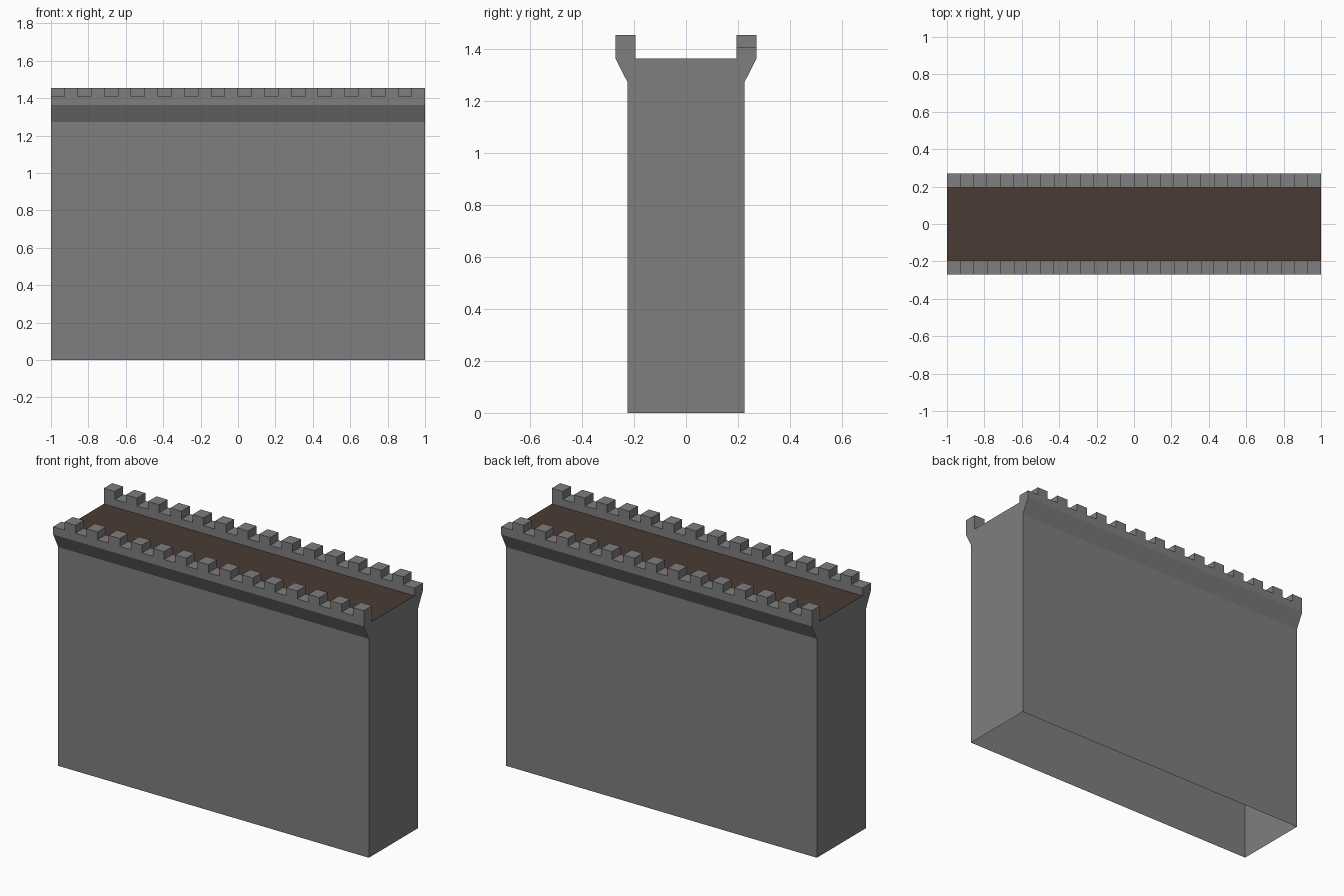
import bpy, bmesh, math

if "Cube" in bpy.data.objects:
    bpy.data.objects.remove(bpy.data.objects["Cube"])

N = 28                                  # battlement steps along the wall
Z_BASE, Z_FLARE, Z_DECK, Z_CRENEL, Z_TOP = 0.0, 1.273, 1.364, 1.409, 1.455
Y_WALL, Y_OUT, Y_IN = 0.225, 0.271, 0.194


def material(name, rgb):
    m = bpy.data.materials.new(name)
    m.diffuse_color = (*rgb, 1.0)
    m.use_nodes = True
    m.node_tree.nodes["Principled BSDF"].inputs["Base Color"].default_value = m.diffuse_color
    return m


def finish(bm, name, mat):
    me = bpy.data.meshes.new(name)
    bm.to_mesh(me)
    bm.free()
    me.materials.append(mat)
    ob = bpy.data.objects.new(name, me)
    bpy.context.collection.objects.link(ob)
    return ob


stone = material("grey_stone", (0.21, 0.21, 0.21))
earth = material("brown_walkway", (0.07, 0.043, 0.034))

# Stone shell: cross-section swept along x, open at the bottom
half = [(Y_WALL, Z_BASE), (Y_WALL, Z_FLARE), (Y_OUT, Z_DECK),
        (Y_OUT, Z_CRENEL), (Y_IN, Z_CRENEL), (Y_IN, Z_DECK)]
profile = [(-y, z) for y, z in half] + half[::-1]
FRONT_CREST, DECK, BACK_CREST = 3, 5, 7

bm = bmesh.new()
rings = [[bm.verts.new((-1 + 2 * i / N, y, z)) for y, z in profile]
         for i in range(N + 1)]
merlons = []
for i in range(N):
    a, b = rings[i], rings[i + 1]
    for k in range(len(profile) - 1):
        if k == DECK:
            continue
        f = bm.faces.new((a[k], b[k], b[k + 1], a[k + 1]))
        # front and back merlons are staggered
        if (k == FRONT_CREST and i % 2 == 1) or (k == BACK_CREST and i % 2 == 0):
            merlons.append(f)
bm.faces.new(rings[0])
bm.faces.new(rings[-1][::-1])

# Merlons raised from alternate crest faces
raised = bmesh.ops.extrude_discrete_faces(bm, faces=merlons)["faces"]
for f in raised:
    for v in f.verts:
        v.co.z = Z_TOP

# Merge coplanar strips into clean flat walls
bmesh.ops.dissolve_limit(bm, angle_limit=math.radians(1),
                         verts=bm.verts[:], edges=bm.edges[:])
finish(bm, "stone_wall", stone)

# Walkway between the parapets
bm = bmesh.new()
bm.faces.new([bm.verts.new((x, y, Z_DECK)) for x, y in
              ((-1, -Y_IN), (1, -Y_IN), (1, Y_IN), (-1, Y_IN))])
finish(bm, "walkway", earth)
